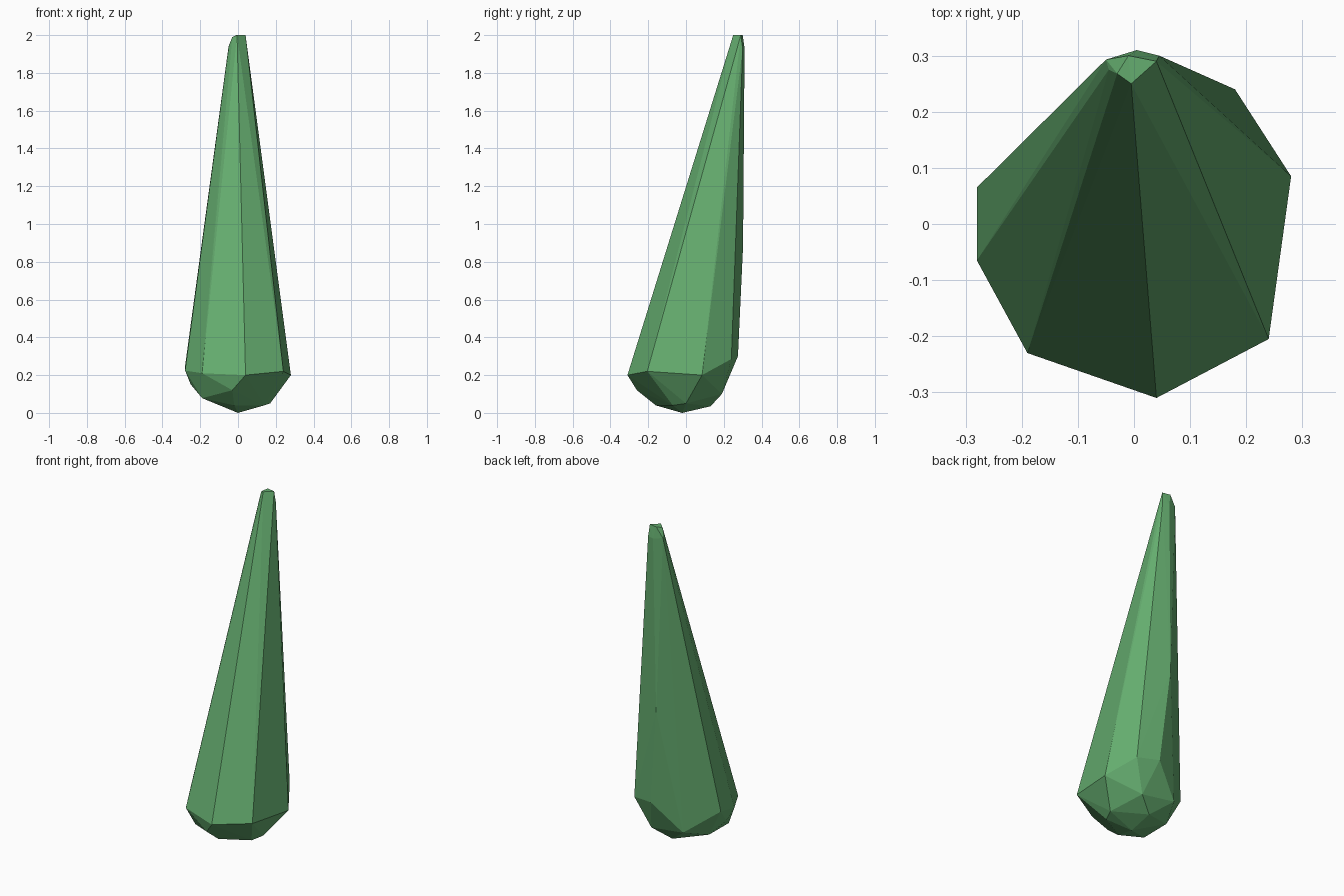
import bpy, bmesh

if "Cube" in bpy.data.objects:
    bpy.data.objects.remove(bpy.data.objects["Cube"])

# Faceted crystal shard: four loose cross-sections wrapped in a convex skin
tip = [(-.005, .25, 2), (.04, .29, 2), (-.01, .3, 2), (-.03, .268, 1.99),
       (-.05, .293, 1.94), (-.045, .275, 1.95), (.005, .31, 1.93), (.045, .30, 1.93)]
back_spine = [(-.01, .302, .88)]
shoulder = [(-.28, .065, .25), (-.28, -.065, .224), (-.19, -.23, .21), (.04, -.31, .2),
            (.24, -.205, .22), (.28, .085, .2), (.18, .24, .285), (.045, .275, .3)]
underside = [(0, -.02, 0), (.17, 0, .05), (.14, -.07, .04), (-.03, -.26, .12),
             (-.19, -.14, .078), (-.25, -.03, .15), (-.12, .2, .13),
             (.0, .13, .035), (.1, .19, .1), (-.02, -.16, .04), (-.19, .05, .08)]

bm = bmesh.new()
for co in tip + back_spine + shoulder + underside:
    bm.verts.new(co)
hull = bmesh.ops.convex_hull(bm, input=bm.verts[:])
# Drop any points left inside the skin
bmesh.ops.delete(bm, geom=[v for v in bm.verts if not v.link_faces], context='VERTS')
bmesh.ops.recalc_face_normals(bm, faces=bm.faces[:])
mesh = bpy.data.meshes.new("crystal_shard")
bm.to_mesh(mesh)
bm.free()

# Green crystal colour
mat = bpy.data.materials.new("crystal_green")
mat.diffuse_color = (.13, .42, .16, 1)
mat.use_nodes = True
mat.node_tree.nodes["Principled BSDF"].inputs["Base Color"].default_value = mat.diffuse_color
mesh.materials.append(mat)
shard = bpy.data.objects.new("crystal_shard", mesh)
bpy.context.collection.objects.link(shard)
